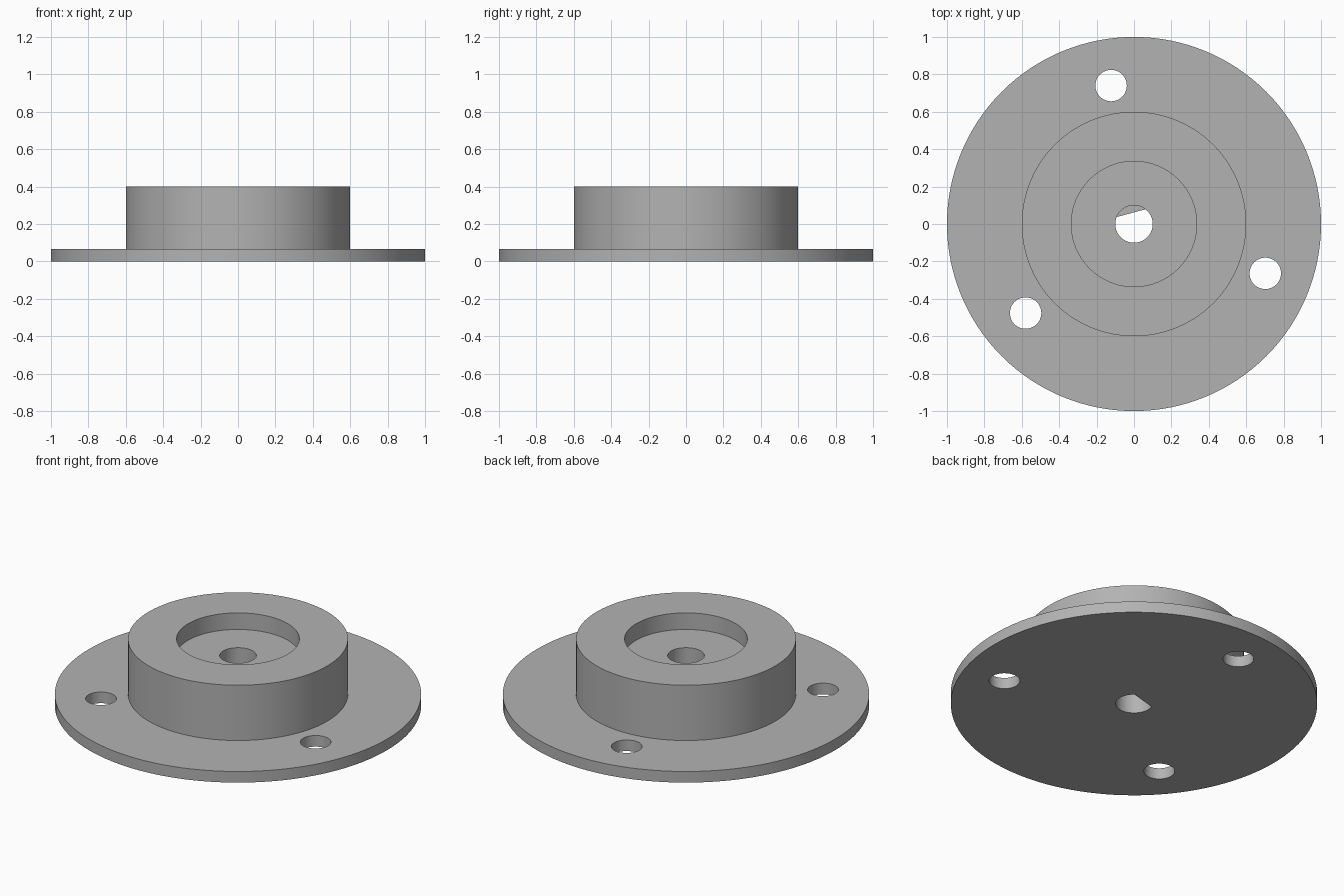
import bpy
import bmesh
from math import radians, sin, cos, pi, acos
from mathutils import Vector

if "Cube" in bpy.data.objects:
    bpy.data.objects.remove(bpy.data.objects["Cube"], do_unlink=True)

PLATE, FLOOR, TOP = 0.067, 0.3, 0.4
BORE_R, FLAT_DIST, FLAT_DIR = 0.1, 0.06, radians(105)

grey = bpy.data.materials.new("plain grey")
grey.use_nodes = True
colour = (0.45, 0.45, 0.45, 1)
grey.diffuse_color = colour
grey.node_tree.nodes["Principled BSDF"].inputs["Base Color"].default_value = colour


def add_object(name, bm):
    bmesh.ops.recalc_face_normals(bm, faces=bm.faces)
    mesh = bpy.data.meshes.new(name)
    bm.to_mesh(mesh)
    bm.free()
    mesh.materials.append(grey)
    obj = bpy.data.objects.new(name, mesh)
    bpy.context.collection.objects.link(obj)
    return obj


def lathe(name, profile, steps=128):
    """Spin an (r, z) profile that starts and ends on the axis."""
    bm = bmesh.new()
    verts = [bm.verts.new((r, 0, z)) for r, z in profile]
    edges = [bm.edges.new(pair) for pair in zip(verts, verts[1:])]
    bmesh.ops.spin(bm, geom=verts + edges, cent=(0, 0, 0), axis=(0, 0, 1),
                   angle=2 * pi, steps=steps, use_merge=True)
    bmesh.ops.remove_doubles(bm, verts=bm.verts, dist=1e-5)
    return add_object(name, bm)


def prism(name, outline, z0, z1):
    """Extrude an (x, y) outline upwards."""
    bm = bmesh.new()
    face = bm.faces.new([bm.verts.new((x, y, z0)) for x, y in outline])
    extruded = bmesh.ops.extrude_face_region(bm, geom=[face])["geom"]
    top = [v for v in extruded if isinstance(v, bmesh.types.BMVert)]
    bmesh.ops.translate(bm, verts=top, vec=Vector((0, 0, z1 - z0)))
    return add_object(name, bm)


def arc(cx, cy, r, start, sweep, n):
    return [(cx + r * cos(start + sweep * i / n), cy + r * sin(start + sweep * i / n))
            for i in range(n)]


def cut(target, cutter):
    cutter.hide_render = True
    mod = target.modifiers.new("cut", "BOOLEAN")
    mod.operation, mod.solver, mod.object = "DIFFERENCE", "EXACT", cutter
    bpy.context.view_layer.objects.active = target
    bpy.ops.object.modifier_apply(modifier=mod.name)
    bpy.data.objects.remove(cutter, do_unlink=True)


# Flange plate and hub with a recessed top, as one turned body
body = lathe("flanged_hub", [(0, 0), (1, 0), (1, PLATE), (0.6, PLATE), (0.6, TOP),
                             (0.335, TOP), (0.335, FLOOR), (0, FLOOR)])

# Three mounting holes through the flange
for k in range(3):
    a = radians(99.4 + 120 * k)
    ring = arc(0.75 * cos(a), 0.75 * sin(a), 0.084, 0, 2 * pi, 48)
    cut(body, prism("mounting_hole_cutter", ring, -0.1, 0.2))

# Round shaft bore, narrowing to a D shape through the plate
cut(body, prism("bore_cutter", arc(0, 0, BORE_R, 0, 2 * pi, 64), PLATE, 0.5))
half = acos(FLAT_DIST / BORE_R)
sweep = 2 * (pi - half)
d_outline = arc(0, 0, BORE_R, FLAT_DIR + half, sweep, 48)
d_outline += arc(0, 0, BORE_R, FLAT_DIR - half, 0, 1)
cut(body, prism("flat_bore_cutter", d_outline, -0.1, 0.2))

bpy.ops.object.select_all(action="DESELECT")
body.select_set(True)
bpy.context.view_layer.objects.active = body
bpy.ops.object.shade_smooth_by_angle(angle=radians(30))
